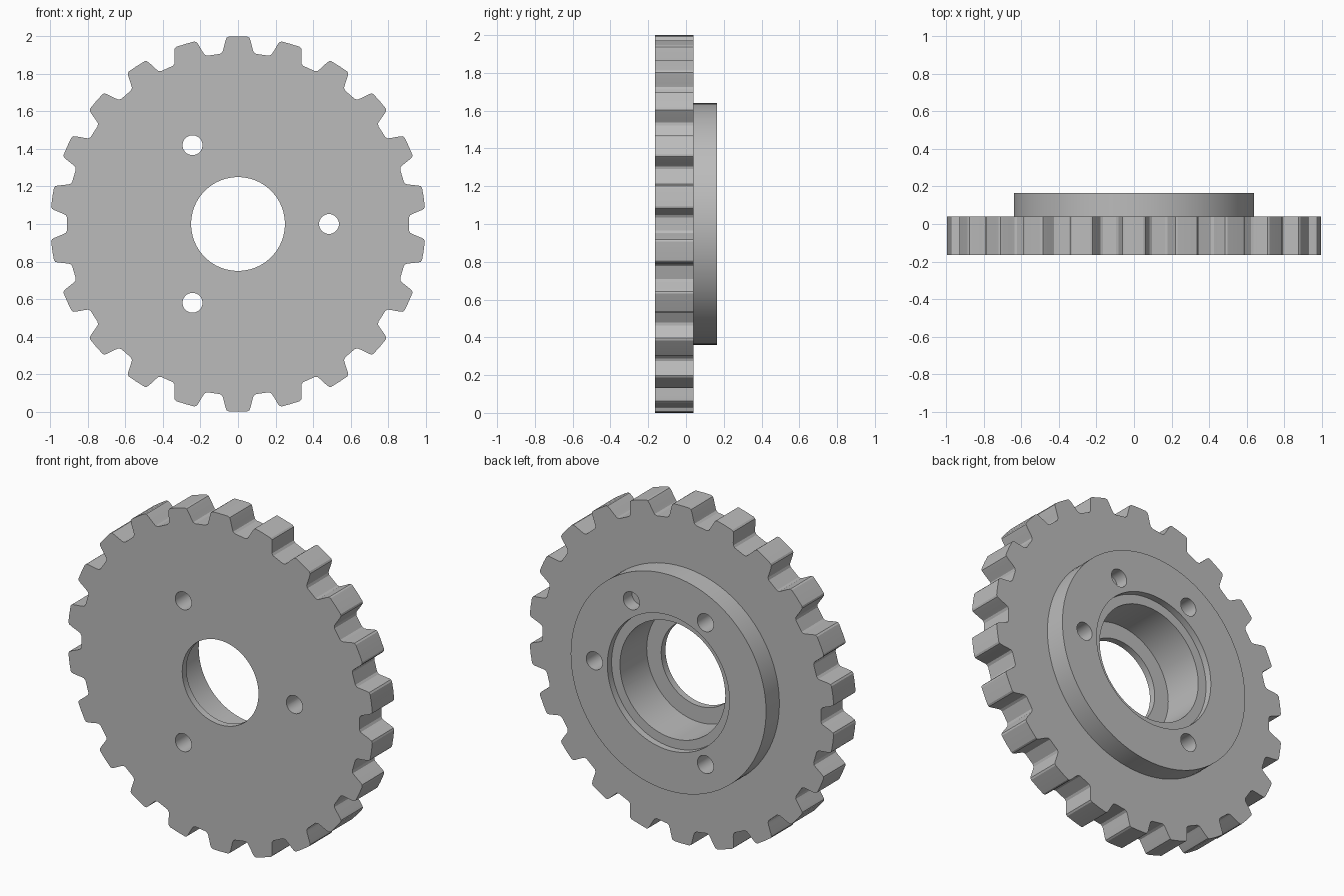
import bpy, bmesh, math
from mathutils import Matrix, Vector

default = bpy.data.objects.get("Cube")
if default:
    bpy.data.objects.remove(default, do_unlink=True)

TEETH = 22
FRONT, STEP, BACK = -0.165, 0.04, 0.165

steel = bpy.data.materials.new("grey steel")
steel.use_nodes = True
steel.diffuse_color = (0.5, 0.5, 0.5, 1)
steel.node_tree.nodes["Principled BSDF"].inputs["Base Color"].default_value = (0.5, 0.5, 0.5, 1)


def make_object(name, bm):
    bmesh.ops.recalc_face_normals(bm, faces=bm.faces)
    mesh = bpy.data.meshes.new(name)
    bm.to_mesh(mesh)
    bm.free()
    mesh.materials.append(steel)
    obj = bpy.data.objects.new(name, mesh)
    bpy.context.collection.objects.link(obj)
    return obj


def disc(name, radius, y0, y1, x=0, z=1, sides=96):
    """Cylinder along y between y0 and y1."""
    bm = bmesh.new()
    place = Matrix.Translation((x, (y0 + y1) / 2, z)) @ Matrix.Rotation(math.pi / 2, 4, 'X')
    bmesh.ops.create_cone(bm, cap_ends=True, segments=sides, radius1=radius,
                          radius2=radius, depth=y1 - y0, matrix=place)
    return make_object(name, bm)


def combine(target, other, operation):
    other.hide_render = True
    mod = target.modifiers.new(operation.title(), 'BOOLEAN')
    mod.operation = operation
    mod.solver = 'EXACT'
    mod.object = other
    bpy.context.view_layer.objects.active = target
    bpy.ops.object.modifier_apply(modifier=mod.name)
    bpy.data.objects.remove(other, do_unlink=True)


# Toothed plate: half a tooth as (degrees, radius), mirrored and repeated
half = [(2.9, 1.0), (3.5, 0.995), (3.9, 0.98), (4.8, 0.935), (5.2, 0.92), (6.0, 0.912)]
tooth = [(-a, r) for a, r in reversed(half)] + [(0, 1.0)] + half
bm = bmesh.new()
ring = []
for i in range(TEETH):
    for a, r in tooth:
        t = math.radians(a + i * 360 / TEETH)
        ring.append(bm.verts.new((r * math.sin(t), FRONT, 1 + r * math.cos(t))))
face = bm.faces.new(ring)
extruded = bmesh.ops.extrude_face_region(bm, geom=[face])["geom"]
bmesh.ops.translate(bm, vec=Vector((0, STEP - FRONT, 0)),
                    verts=[v for v in extruded if isinstance(v, bmesh.types.BMVert)])
gear = make_object("toothed_wheel", bm)

# Raised hub on the back
combine(gear, disc("hub", 0.64, STEP - 0.06, BACK), 'UNION')

# Stepped bore: through hole, bearing seat, shallow recess
for radius, start in ((0.25, -0.3), (0.345, FRONT + 0.04), (0.40, BACK - 0.04)):
    combine(gear, disc("bore_cutter", radius, start, 0.3), 'DIFFERENCE')

# Three bolt holes right through, and one blind hole in the hub
for angle, start in ((0, -0.3), (120, -0.3), (240, -0.3), (60, BACK - 0.08)):
    t = math.radians(angle)
    cutter = disc("bolt_cutter", 0.053, start, 0.3,
                  0.485 * math.cos(t), 1 + 0.485 * math.sin(t), 32)
    combine(gear, cutter, 'DIFFERENCE')

bpy.ops.object.select_all(action='DESELECT')
gear.select_set(True)
bpy.context.view_layer.objects.active = gear
bpy.ops.object.shade_smooth_by_angle(angle=math.radians(25))
